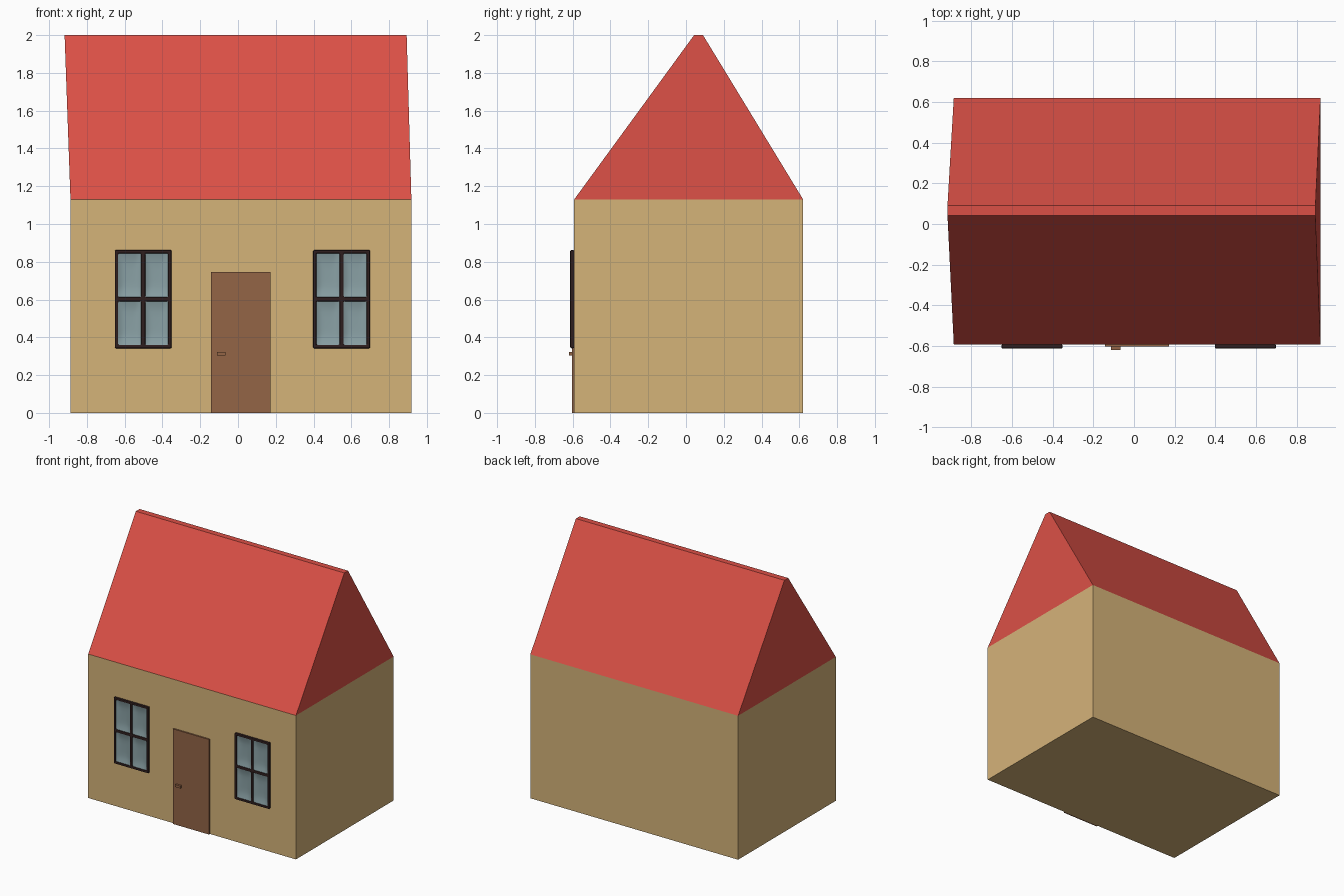
import bpy, bmesh

if "Cube" in bpy.data.objects:
    bpy.data.objects.remove(bpy.data.objects["Cube"])

FRONT, BACK = -0.592, 0.62
LEFT, RIGHT = -0.887, 0.918
EAVE = 1.13


def material(name, r, g, b):
    lin = lambda c: (c / 255 / 12.92) if c < 11 else ((c / 255 + 0.055) / 1.055) ** 2.4
    m = bpy.data.materials.new(name)
    m.diffuse_color = (lin(r), lin(g), lin(b), 1)
    m.use_nodes = True
    m.node_tree.nodes["Principled BSDF"].inputs["Base Color"].default_value = m.diffuse_color
    return m


WALL = material("sand wall", 213, 179, 121)
ROOF = material("red roof", 219, 80, 70)
DOOR = material("brown door", 147, 101, 70)
FRAME = material("dark frame", 46, 30, 30)
GLASS = material("blue grey glass", 138, 161, 165)


def finish(name, bm, mat):
    bmesh.ops.recalc_face_normals(bm, faces=bm.faces[:])
    me = bpy.data.meshes.new(name)
    bm.to_mesh(me)
    bm.free()
    me.materials.append(mat)
    ob = bpy.data.objects.new(name, me)
    bpy.context.collection.objects.link(ob)
    return ob


def prism(name, mat, low, high):
    """Solid between two level rectangles (x0, x1, y0, y1, z)."""
    bm = bmesh.new()
    rings = []
    for x0, x1, y0, y1, z in (low, high):
        rings.append([bm.verts.new((x, y, z)) for x, y in
                      ((x0, y0), (x1, y0), (x1, y1), (x0, y1))])
    a, b = rings
    bm.faces.new(a)
    bm.faces.new(b)
    for i in range(4):
        j = (i + 1) % 4
        bm.faces.new((a[i], a[j], b[j], b[i]))
    return finish(name, bm, mat)


def box(name, mat, x0, x1, y0, y1, z0, z1):
    return prism(name, mat, (x0, x1, y0, y1, z0), (x0, x1, y0, y1, z1))


def window(name, x0, x1, z0, z1):
    # grid lines: outer border, middle bar, outer border
    def lines(a, b):
        m = (a + b) / 2
        return [a, a + 0.018, m - 0.011, m + 0.011, b - 0.018, b]
    xs, zs = lines(x0, x1), lines(z0, z1)

    # frame: every grid cell except the four panes, pulled forward
    bm = bmesh.new()
    v = [[bm.verts.new((x, FRONT, z)) for z in zs] for x in xs]
    panes = [(i, j) for i in (1, 3) for j in (1, 3)]
    for i in range(5):
        for j in range(5):
            if (i, j) not in panes:
                bm.faces.new((v[i][j], v[i + 1][j], v[i + 1][j + 1], v[i][j + 1]))
    out = bmesh.ops.extrude_face_region(bm, geom=bm.faces[:], use_keep_orig=True)
    for e in out["geom"]:
        if isinstance(e, bmesh.types.BMVert):
            e.co.y = FRONT - 0.021
    frame = finish(name + "_frame", bm, FRAME)
    bev = frame.modifiers.new("rounded edges", 'BEVEL')
    bev.width, bev.segments = 0.006, 2

    # panes: shallow smooth dishes
    bm = bmesh.new()
    n = 8
    for i, j in panes:
        grid = []
        for a in range(n + 1):
            col = []
            for b in range(n + 1):
                s, t = a / n, b / n
                r = max(abs(2 * s - 1), abs(2 * t - 1))
                col.append(bm.verts.new((xs[i] + (xs[i + 1] - xs[i]) * s,
                                         FRONT - 0.003 - 0.011 * r ** 4,
                                         zs[j] + (zs[j + 1] - zs[j]) * t)))
            grid.append(col)
        for a in range(n):
            for b in range(n):
                f = bm.faces.new((grid[a][b], grid[a + 1][b],
                                  grid[a + 1][b + 1], grid[a][b + 1]))
                f.smooth = True
    finish(name + "_glass", bm, GLASS)


# walls and the slightly skewed roof with a narrow flat ridge
box("walls", WALL, LEFT, RIGHT, FRONT, BACK, 0, EAVE)
prism("roof", ROOF, (LEFT, RIGHT, FRONT, BACK, EAVE), (-0.918, 0.893, 0.043, 0.09, 2))

# door and handle
box("door", DOOR, -0.143, 0.172, FRONT - 0.012, FRONT, 0, 0.746)
box("door_handle", DOOR, -0.112, -0.066, -0.62, FRONT - 0.012, 0.304, 0.323)

# windows
window("left_window", -0.652, -0.352, 0.342, 0.862)
window("right_window", 0.398, 0.699, 0.342, 0.862)
